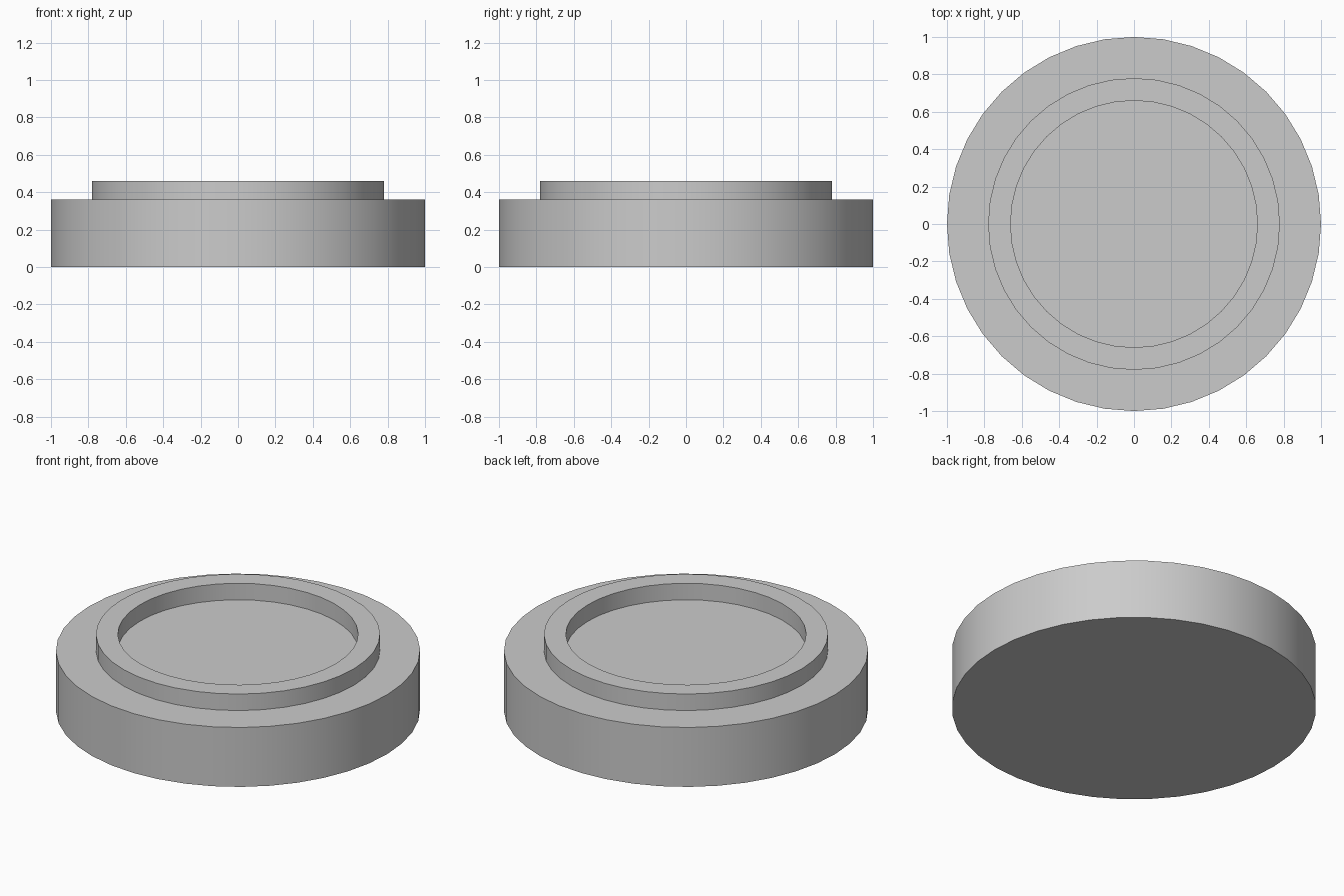
import bpy, bmesh, math

if "Cube" in bpy.data.objects:
    bpy.data.objects.remove(bpy.data.objects["Cube"])

SEGMENTS = 40


def lathe(name, profile):
    """Revolve (radius, z) points about z; cap the first and last rings."""
    bm = bmesh.new()
    rings = []
    for r, z in profile:
        rings.append([bm.verts.new((r * math.cos(2 * math.pi * i / SEGMENTS),
                                    r * math.sin(2 * math.pi * i / SEGMENTS), z))
                      for i in range(SEGMENTS)])
    for a, b in zip(rings, rings[1:]):
        for i in range(SEGMENTS):
            j = (i + 1) % SEGMENTS
            bm.faces.new((a[i], a[j], b[j], b[i]))
    bm.faces.new(rings[0][::-1])
    bm.faces.new(rings[-1])
    bmesh.ops.recalc_face_normals(bm, faces=bm.faces[:])
    mesh = bpy.data.meshes.new(name)
    bm.to_mesh(mesh)
    bm.free()
    obj = bpy.data.objects.new(name, mesh)
    bpy.context.collection.objects.link(obj)
    bpy.context.view_layer.objects.active = obj
    obj.select_set(True)
    bpy.ops.object.shade_smooth_by_angle(angle=math.radians(30))
    obj.select_set(False)
    return obj


# Round base with a raised rim; the floor inside the rim is level with the base top
lathe("round_base_with_rim", [
    (1.0, 0.0), (1.0, 0.36),        # base wall
    (0.78, 0.36), (0.78, 0.46),     # ledge and outer rim wall
    (0.66, 0.46), (0.66, 0.36),     # rim top and inner wall, down to the floor
])
